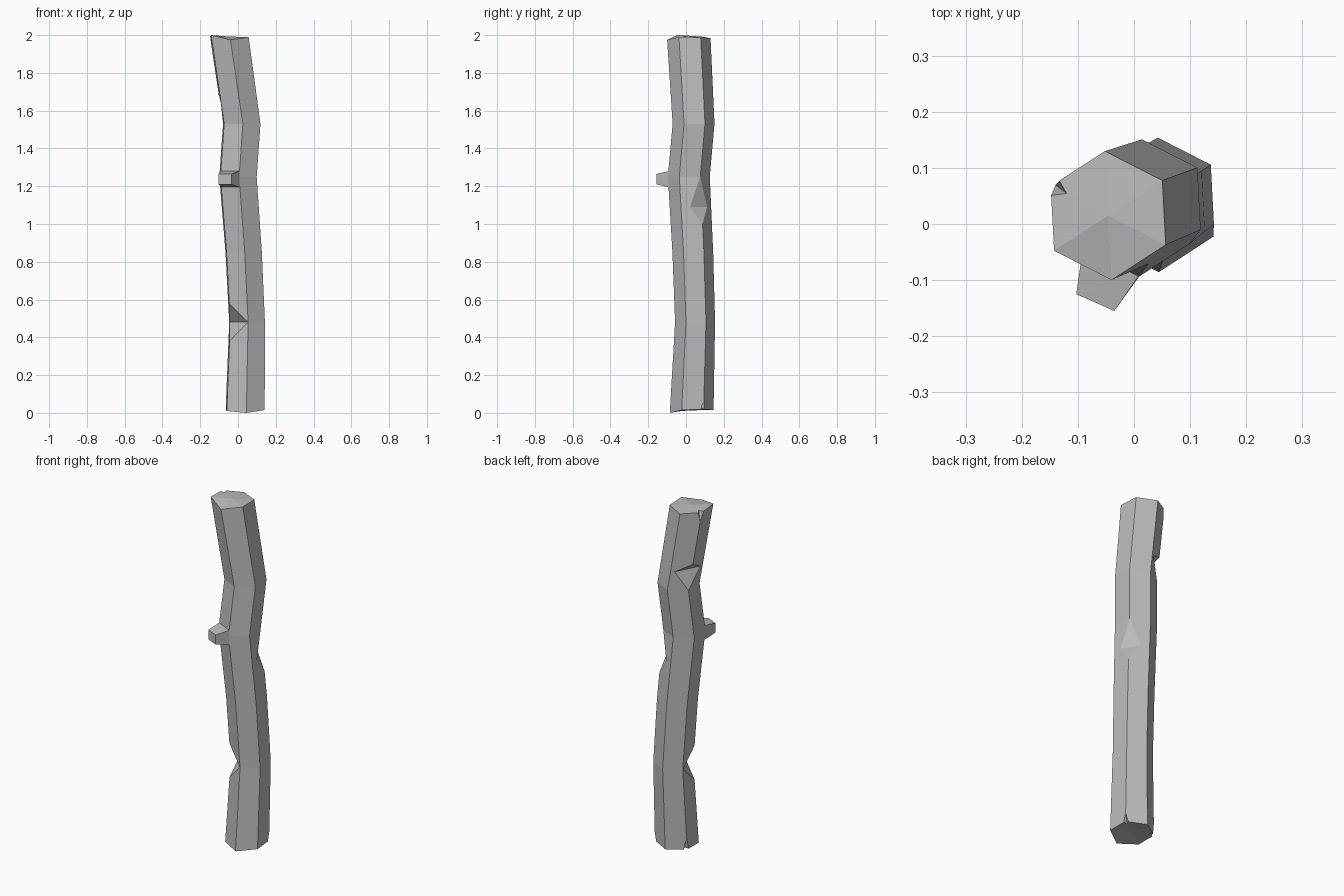
import bpy, bmesh
from math import cos, sin, radians
from mathutils import Vector

cube = bpy.data.objects.get("Cube")
if cube:
    bpy.data.objects.remove(cube)

bark = bpy.data.materials.new("grey bark")
bark.use_nodes = True
bark.diffuse_color = (0.5, 0.5, 0.5, 1)
bark.node_tree.nodes["Principled BSDF"].inputs["Base Color"].default_value = (0.5, 0.5, 0.5, 1)

SIDES = 6
START = 33
# centre x, centre y, height, radius of each bend in the log
RINGS = [(0.038, 0.03, 0.015, 0.116), (0.048, 0.048, 0.48, 0.106), (0.03, 0.036, 0.85, 0.108),
         (0.0, 0.015, 1.25, 0.111), (0.02, 0.04, 1.53, 0.111), (-0.046, 0.015, 1.988, 0.115)]
# small height offsets that make the sawn ends uneven
BOTTOM_TILT = (0.005, 0.0, 0.0, -0.005, -0.015, 0.0)
TOP_TILT = (0.0, -0.004, 0.006, 0.012, -0.013, 0.002)


def spoke(angle):
    return Vector((cos(radians(angle)), sin(radians(angle)), 0))


def corner(angle, z):
    """Point on the long edge of the log at a given height."""
    for a, b in zip(RINGS, RINGS[1:]):
        if z <= b[2] or b is RINGS[-1]:
            t = (z - a[2]) / (b[2] - a[2])
            x, y, _, r = [p + (q - p) * t for p, q in zip(a, b)]
            return Vector((x, y, z)) + spoke(angle) * r


def make_object(name, bm):
    bmesh.ops.recalc_face_normals(bm, faces=bm.faces)
    mesh = bpy.data.meshes.new(name)
    bm.to_mesh(mesh)
    bm.free()
    mesh.materials.append(bark)
    obj = bpy.data.objects.new(name, mesh)
    bpy.context.collection.objects.link(obj)
    return obj


def hull(name, points):
    bm = bmesh.new()
    verts = [bm.verts.new(p) for p in points]
    bmesh.ops.convex_hull(bm, input=verts)
    return make_object(name, bm)


# Crooked six-sided log with fanned ends
bm = bmesh.new()
loops = []
for n, (x, y, z, r) in enumerate(RINGS):
    tilt = BOTTOM_TILT if n == 0 else TOP_TILT if n == len(RINGS) - 1 else (0,) * SIDES
    loops.append([bm.verts.new(Vector((x, y, z + tilt[k])) + spoke(START + 60 * k) * r)
                  for k in range(SIDES)])
for low, high in zip(loops, loops[1:]):
    for k in range(SIDES):
        j = (k + 1) % SIDES
        bm.faces.new((low[k], low[j], high[j], high[k]))
for loop, ring in ((loops[0], RINGS[0]), (loops[-1], RINGS[-1])):
    hub = bm.verts.new((ring[0], ring[1], ring[2] + 0.004))
    for k in range(SIDES):
        bm.faces.new((loop[k], loop[(k + 1) % SIDES], hub))

# Broken twig stub drawn out of the front face
peg_face = [corner(213, 1.195), corner(273, 1.195), corner(273, 1.28), corner(213, 1.28)]
peg_tip = [Vector((-0.103, -0.125, 1.21)), Vector((-0.035, -0.155, 1.21)),
           Vector((-0.035, -0.155, 1.265)), Vector((-0.103, -0.125, 1.265))]
inward = spoke(243) * -0.02
log = make_object("log", bm)
hull("twig_stub", [p + inward for p in peg_face] + peg_face + peg_tip)


def carve(name, points):
    cutter = hull(name, points)
    cutter.hide_render = True
    cutter.hide_viewport = True
    cutter.display_type = 'WIRE'
    mod = log.modifiers.new(name, 'BOOLEAN')
    mod.operation = 'DIFFERENCE'
    mod.solver = 'EXACT'
    mod.object = cutter


def notch(name, angle, top, deep, bottom, depth):
    """Wedge cut across one long edge."""
    out, side = spoke(angle), spoke(angle + 90) * 0.2
    inner = corner(angle, deep) - out * depth
    points = []
    for edge in (corner(angle, top), corner(angle, bottom)):
        points.append(inner + (edge - inner) * 2)
    carve(name, [p + s for p in points + [inner] for s in (side, -side)])


def chip(name, angle, end, point, depth):
    """Split at the end of one long edge, tapering along it."""
    out, side = spoke(angle), spoke(angle + 90) * 0.03
    edge = corner(angle, end)
    lift = Vector((0, 0, 0.03 if end > point else -0.03))
    heart = edge - out * depth
    tip = corner(angle, point)
    beyond = heart + lift + (heart - tip) * 0.3
    wide = [edge + out * 0.03 + lift + side * 1.6, edge + out * 0.03 + lift - side * 1.6]
    carve(name, [tip + out * 0.002, beyond] + wide)


notch("side_notch", 33, 1.28, 1.09, 1.0, 0.031)
notch("lower_notch", 213, 0.58, 0.48, 0.38, 0.052)
notch("upper_notch", 153, 1.685, 1.64, 1.53, 0.045)
chip("top_chip", 153, 1.99, 1.93, 0.04)
chip("bottom_side_chip", 33, 0.015, 0.075, 0.04)
chip("bottom_back_chip", 153, 0.015, 0.09, 0.04)
